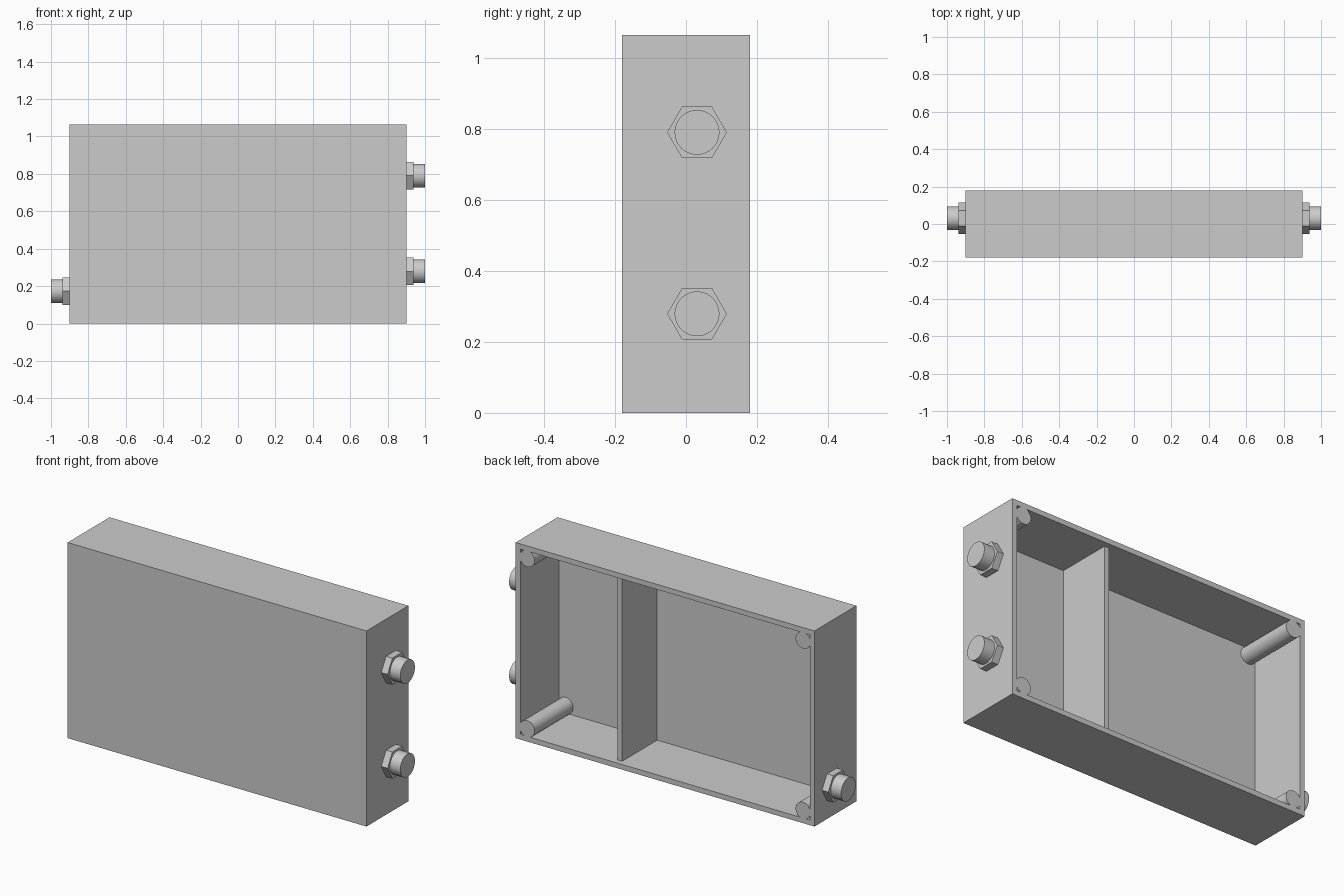
import bpy
import math
from mathutils import Matrix

if "Cube" in bpy.data.objects:
    bpy.data.objects.remove(bpy.data.objects["Cube"], do_unlink=True)

# Single grey material
grey = bpy.data.materials.new("light_grey")
grey.use_nodes = True
colour = (0.6, 0.6, 0.6, 1)
grey.diffuse_color = colour
grey.node_tree.nodes["Principled BSDF"].inputs["Base Color"].default_value = colour

HALF_X, HALF_Y, HEIGHT, WALL = 0.9, 0.18, 1.065, 0.028


def finish(name):
    ob = bpy.context.object
    ob.name = name
    ob.data.materials.append(grey)
    return ob


def box(name, low, high):
    bpy.ops.mesh.primitive_cube_add(size=1)
    ob = finish(name)
    size = [b - a for a, b in zip(low, high)]
    centre = [(a + b) / 2 for a, b in zip(low, high)]
    ob.data.transform(Matrix.Translation(centre) @ Matrix.Diagonal((*size, 1)))
    return ob


def rod(name, axis, start, end, a, b, radius, sides=48):
    """Prism along x or y; a and b are the two other coordinates."""
    bpy.ops.mesh.primitive_cylinder_add(vertices=sides, radius=radius, depth=abs(end - start))
    ob = finish(name)
    mid = (start + end) / 2
    if axis == "x":
        turn, place = Matrix.Rotation(math.pi / 2, 4, "Y"), (mid, a, b)
    else:
        turn, place = Matrix.Rotation(math.pi / 2, 4, "X"), (a, mid, b)
    ob.data.transform(Matrix.Translation(place) @ turn)
    return ob


def subtract(target, cutter):
    bpy.context.view_layer.objects.active = target
    mod = target.modifiers.new("cut", "BOOLEAN")
    mod.operation, mod.solver, mod.object = "DIFFERENCE", "EXACT", cutter
    bpy.ops.object.modifier_apply(modifier=mod.name)
    bpy.data.objects.remove(cutter, do_unlink=True)


def smooth(ob):
    bpy.ops.object.select_all(action="DESELECT")
    ob.select_set(True)
    bpy.context.view_layer.objects.active = ob
    bpy.ops.object.shade_smooth_by_angle(angle=math.radians(30))


# Open-backed housing: the hollow leaves a round screw post in each corner
housing = box("housing", (-HALF_X, -HALF_Y, 0), (HALF_X, HALF_Y, HEIGHT))
hollow = box("hollow", (-HALF_X + WALL, -HALF_Y + WALL, WALL),
             (HALF_X - WALL, HALF_Y + 0.1, HEIGHT - WALL))
hollow.hide_render = True
INSET = 0.069
for x in (-HALF_X + INSET, HALF_X - INSET):
    for z in (INSET, HEIGHT - INSET):
        subtract(hollow, rod("post", "y", -0.3, 0.4, x, z, 0.045))
subtract(housing, hollow)
smooth(housing)

# Inner dividing wall, set back from the rim
box("partition", (0.28, -HALF_Y + WALL / 2, WALL / 2), (0.307, 0.15, HEIGHT - WALL / 2))

# Cable glands: hexagonal nut and round cap
glands = (("upper_left", 1, 0.79), ("lower_left", 1, 0.279), ("right", -1, 0.173))
for label, side, z in glands:
    nut = rod(label + "_gland_nut", "x", side * 0.89, side * 0.938, 0.031, z, 0.084, 6)
    # Turn the nut so its corners point along y
    centre = Matrix.Translation((0, 0.031, z))
    nut.data.transform(centre @ Matrix.Rotation(0, 4, "X") @ centre.inverted())
    smooth(rod(label + "_gland_cap", "x", side * 0.93, side, 0.031, z, 0.063))
